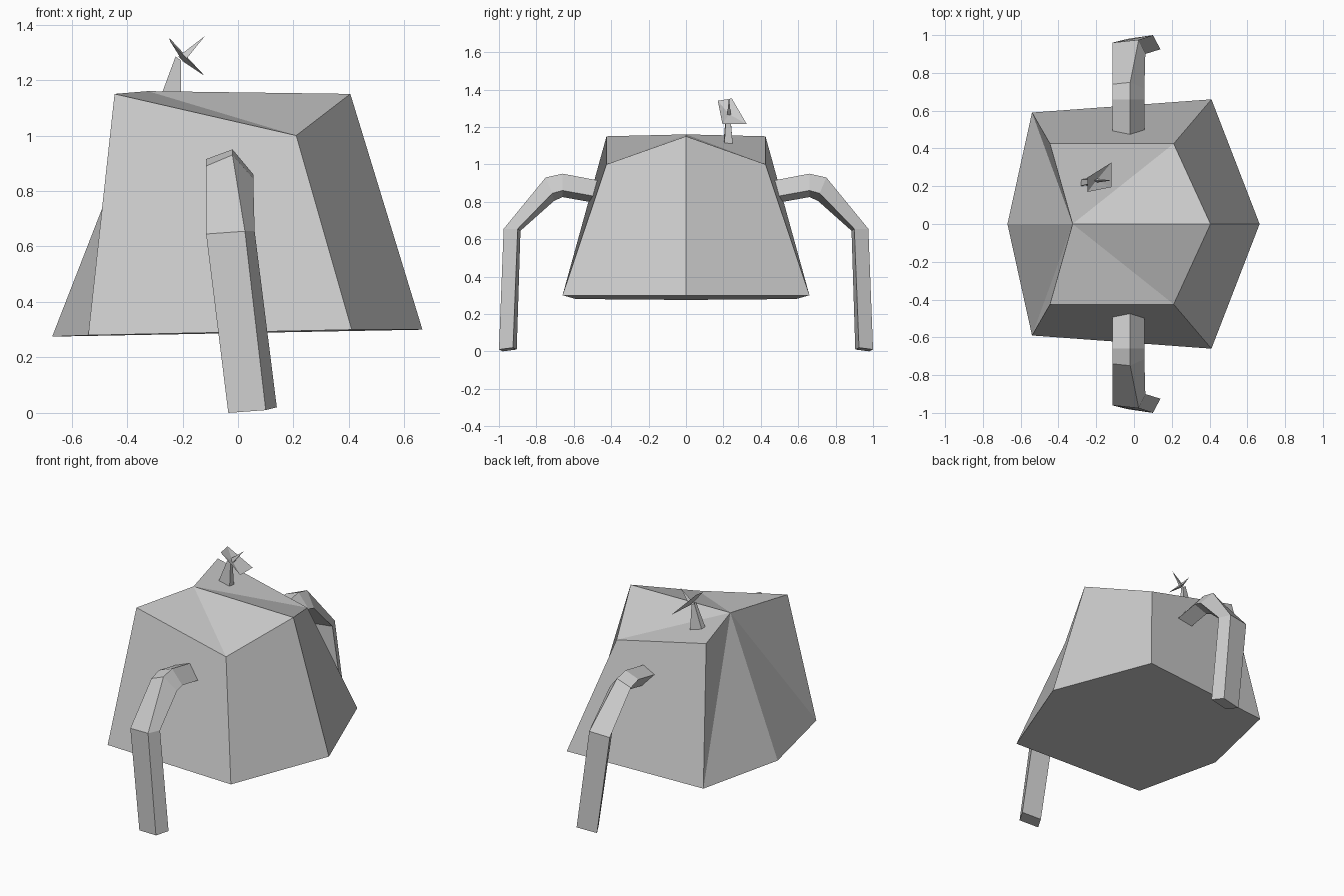
import bpy
import bmesh
from mathutils import Vector

if "Cube" in bpy.data.objects:
    bpy.data.objects.remove(bpy.data.objects["Cube"])


def make_object(name, verts, faces, mirror=False, fix_normals=True):
    mesh = bpy.data.meshes.new(name)
    mesh.from_pydata([tuple(v) for v in verts], [], faces)
    if fix_normals:
        bm = bmesh.new()
        bm.from_mesh(mesh)
        bmesh.ops.recalc_face_normals(bm, faces=bm.faces)
        bm.to_mesh(mesh)
        bm.free()
    obj = bpy.data.objects.new(name, mesh)
    bpy.context.collection.objects.link(obj)
    if mirror:
        mod = obj.modifiers.new("mirror", 'MIRROR')
        mod.use_axis = (False, True, False)
        mod.merge_threshold = 0.001
    return obj


def loft(name, rings, mirror=False):
    """Skin a stack of equal-sized rings and cap both ends."""
    n = len(rings[0])
    verts = [p for ring in rings for p in ring]
    faces = [tuple(range(n)), tuple(range(len(verts) - n, len(verts)))]
    for r in range(len(rings) - 1):
        for i in range(n):
            j = (i + 1) % n
            faces.append((r * n + i, r * n + j, (r + 1) * n + j, (r + 1) * n + i))
    return make_object(name, verts, faces, mirror)


# Body: half of a tapered six-sided block, mirrored across y = 0
body_half = [
    (-0.67, 0, 0.275), (-0.54, 0.59, 0.28), (0.41, 0.66, 0.30), (0.665, 0, 0.30),
    (-0.325, 0, 1.16), (-0.445, 0.425, 1.15), (0.21, 0.425, 1.0), (0.405, 0, 1.15),
]
body_faces = [(0, 1, 2, 3), (2, 1, 5, 6), (3, 2, 6, 7), (1, 0, 4), (1, 4, 5),
              (5, 4, 6), (4, 7, 6)]
make_object("body", body_half, body_faces, mirror=True, fix_normals=False)

# Bent side legs: three corners per section, the fourth completes the parallelogram
sections = [
    ((-0.115, 0.45, 0.875), (-0.02, 0.45, 0.91), (0.055, 0.465, 0.825)),
    ((-0.115, 0.66, 0.915), (-0.02, 0.66, 0.95), (0.055, 0.66, 0.86)),
    ((-0.115, 0.74, 0.89), (-0.02, 0.75, 0.93), (0.055, 0.715, 0.845)),
    ((-0.115, 0.96, 0.645), (0.025, 0.975, 0.655), (0.06, 0.90, 0.655)),
    ((-0.035, 0.98, 0.0), (0.10, 1.0, 0.01), (0.14, 0.925, 0.02)),
]
rings = []
for section in sections:
    a, b, c = map(Vector, section)
    rings.append([a, b, c, a + c - b])
loft("side_legs", rings, mirror=True)

# Antenna mast on the roof
loft("antenna_mast", [
    [(-0.29, 0.20, 1.11), (-0.205, 0.205, 1.11), (-0.205, 0.25, 1.11), (-0.285, 0.235, 1.11)],
    [(-0.225, 0.215, 1.285), (-0.205, 0.215, 1.27), (-0.205, 0.235, 1.27), (-0.225, 0.235, 1.285)],
])

# Shallow four-cornered dish, pushed in at its centre
dish = [(-0.245, 0.17, 1.34), (-0.12, 0.195, 1.215), (-0.12, 0.325, 1.215),
        (-0.248, 0.245, 1.352), (-0.20, 0.23, 1.268)]
make_object("antenna_dish", dish, [(i, (i + 1) % 4, 4) for i in range(4)])

# Thin feed spike standing out of the dish
spike = [(-0.215, 0.23, 1.285), (-0.195, 0.22, 1.265), (-0.195, 0.24, 1.265),
         (-0.12, 0.23, 1.358)]
make_object("antenna_spike", spike, [(0, 1, 2), (0, 1, 3), (1, 2, 3), (2, 0, 3)])
